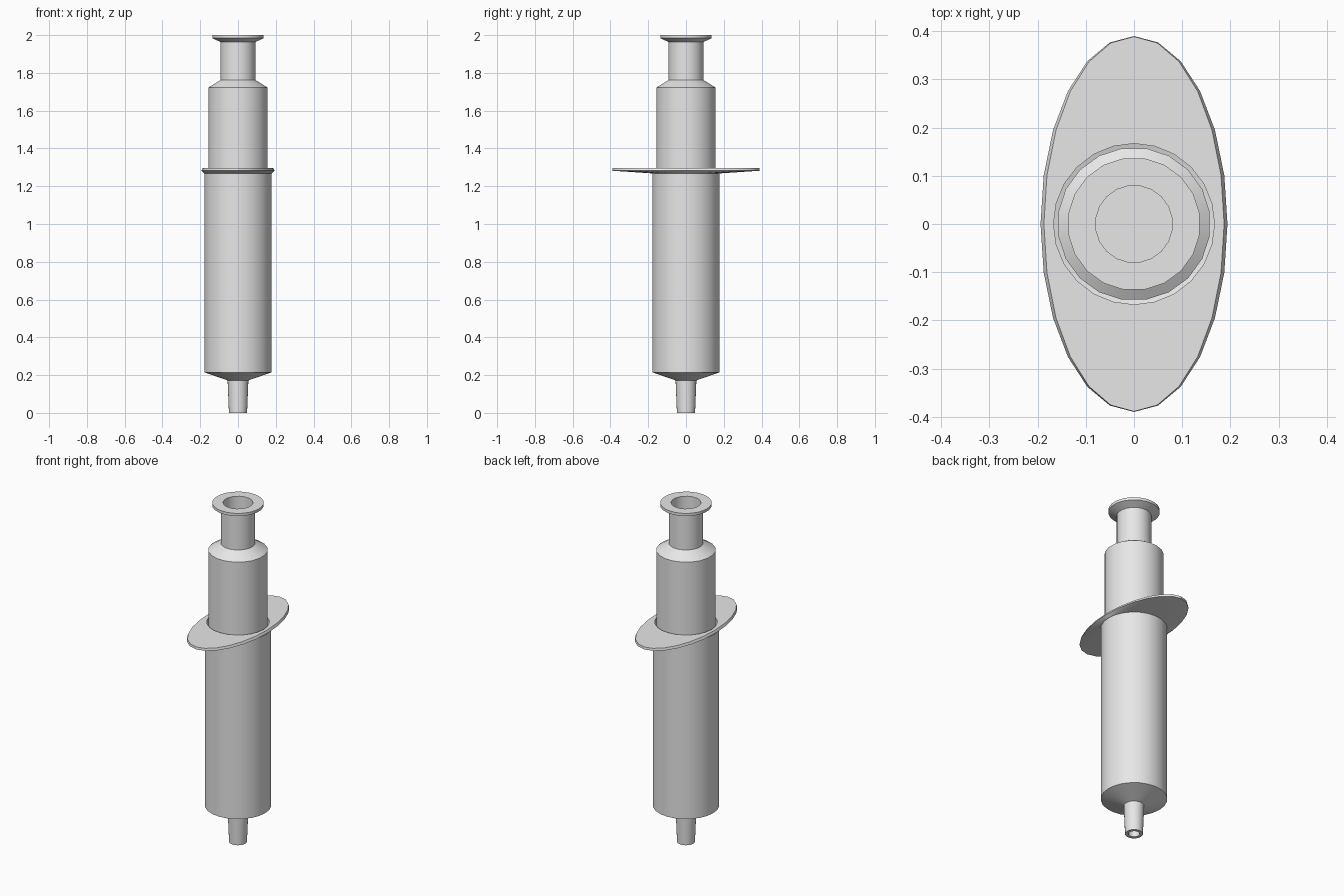
import bpy, bmesh
from math import cos, sin, pi, radians

cube = bpy.data.objects.get("Cube")
if cube:
    bpy.data.objects.remove(cube, do_unlink=True)

plastic = bpy.data.materials.new("light_grey_plastic")
plastic.use_nodes = True
GREY = (0.8, 0.8, 0.8, 1)
plastic.diffuse_color = GREY
plastic.node_tree.nodes["Principled BSDF"].inputs["Base Color"].default_value = GREY


def lathe(name, rings, sides, turn=0.0, closed=True):
    """Bridge elliptical rings (rx, ry, z); closed joins last to first, otherwise cap the ends."""
    bm = bmesh.new()
    loops = []
    for rx, ry, z in rings:
        angles = [turn + 2 * pi * i / sides for i in range(sides)]
        loops.append([bm.verts.new((rx * cos(a), ry * sin(a), z)) for a in angles])
    pairs = list(zip(loops, loops[1:]))
    if closed:
        pairs.append((loops[-1], loops[0]))
    else:
        bm.faces.new(loops[0])
        bm.faces.new(loops[-1])
    for low, high in pairs:
        for i in range(sides):
            j = (i + 1) % sides
            bm.faces.new((low[i], low[j], high[j], high[i]))
    bmesh.ops.recalc_face_normals(bm, faces=bm.faces)
    mesh = bpy.data.meshes.new(name)
    bm.to_mesh(mesh)
    bm.free()
    mesh.materials.append(plastic)
    obj = bpy.data.objects.new(name, mesh)
    bpy.context.collection.objects.link(obj)
    bpy.ops.object.select_all(action='DESELECT')
    obj.select_set(True)
    bpy.context.view_layer.objects.active = obj
    bpy.ops.object.shade_smooth_by_angle(angle=radians(30))
    return obj


def round_rings(profile):
    return [(r, r, z) for r, z in profile]


# Hollow barrel with tapered shoulder and open nozzle
lathe("barrel", round_rings([
    (0.03, 0), (0.048, 0), (0.055, 0.172), (0.178, 0.215), (0.178, 1.285),
    (0.167, 1.285), (0.167, 0.23), (0.03, 0.19)]), 24)

# Oval finger flange around the mouth of the barrel
lathe("finger_flange", [
    (0.167, 0.167, 1.268), (0.18, 0.18, 1.268), (0.194, 0.39, 1.282),
    (0.187, 0.389, 1.296), (0.167, 0.167, 1.296)], 24)

# Plunger with thumb rim and a deep hollow from the top
lathe("plunger", round_rings([
    (0.159, 0.9), (0.159, 1.722), (0.093, 1.763), (0.093, 1.963),
    (0.138, 1.984), (0.138, 2.0), (0.08, 2.0), (0.08, 1.3)]),
    20, turn=pi / 20, closed=False)
